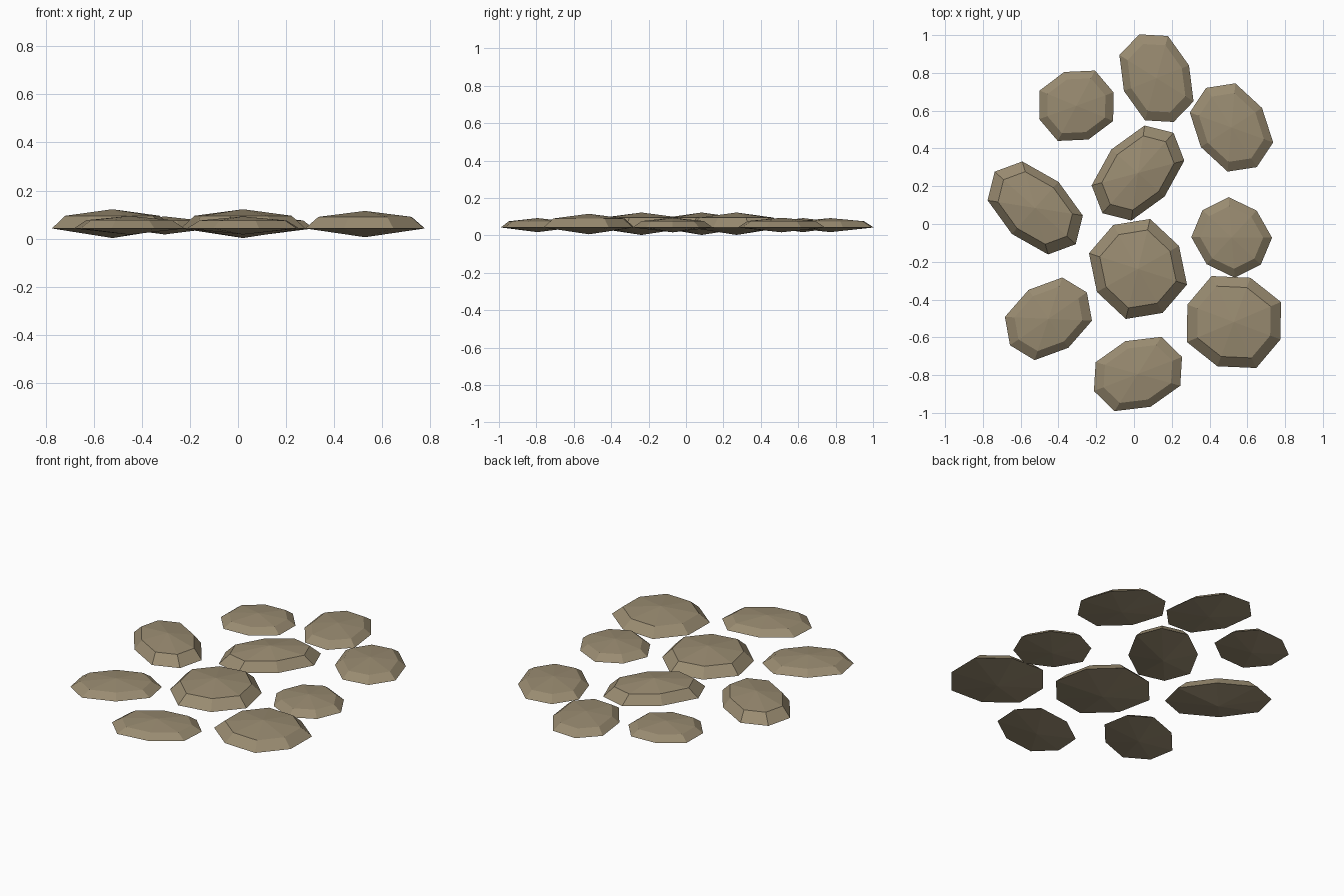
import bpy, bmesh
from math import cos, sin, pi, radians

if "Cube" in bpy.data.objects:
    bpy.data.objects.remove(bpy.data.objects["Cube"])

mat = bpy.data.materials.new("stone_tan")
mat.diffuse_color = (0.32, 0.26, 0.165, 1)
mat.use_nodes = True
mat.node_tree.nodes["Principled BSDF"].inputs["Base Color"].default_value = mat.diffuse_color

EQUATOR = 0.042  # height of every stone's widest outline

# centre x, centre y, half width, half depth, turn (degrees), rise above the outline
STONES = [
    (0.119, 0.772, 0.185, 0.249, 21.4, 0.050),
    (-0.305, 0.626, 0.209, 0.190, 19.8, 0.050),
    (0.021, 0.270, 0.284, 0.188, 48.5, 0.080),
    (0.516, 0.511, 0.192, 0.249, 32.6, 0.052),
    (-0.523, 0.085, 0.288, 0.185, -41.8, 0.080),
    (0.517, -0.071, 0.211, 0.194, -43.0, 0.052),
    (0.021, -0.238, 0.249, 0.267, 29.3, 0.080),
    (0.529, -0.519, 0.263, 0.250, -20.5, 0.073),
    (0.021, -0.794, 0.250, 0.186, 21.1, 0.050),
    (-0.453, -0.502, 0.247, 0.186, 34.5, 0.052),
]


def stone(name, cx, cy, rx, ry, turn, rise):
    """Flat eight-sided pebble: bottom point, outline, inset shoulder, top point."""
    bm = bmesh.new()

    def ring(scale, z):
        pts = []
        for i in range(8):
            k = scale * (1.055 if i % 2 else 1.0)  # slightly squared corners
            pts.append(bm.verts.new((k * rx * cos(i * pi / 4), k * ry * sin(i * pi / 4), z)))
        return pts

    outline = ring(1.0, 0)
    shoulder = ring(0.78, rise * 0.66)
    top = bm.verts.new((0, 0, rise))
    bottom = bm.verts.new((0, 0, -rise * 0.5))
    for i in range(8):
        j = (i + 1) % 8
        bm.faces.new((outline[i], outline[j], shoulder[j], shoulder[i]))
        bm.faces.new((shoulder[i], shoulder[j], top))
        bm.faces.new((outline[j], outline[i], bottom))

    mesh = bpy.data.meshes.new(name)
    bm.to_mesh(mesh)
    bm.free()
    mesh.materials.append(mat)
    ob = bpy.data.objects.new(name, mesh)
    ob.location = (cx, cy, EQUATOR)
    ob.rotation_euler.z = radians(turn)
    bpy.context.collection.objects.link(ob)


# Scattered path stones
for n, spec in enumerate(STONES, 1):
    stone(f"path_stone_{n}", *spec)
